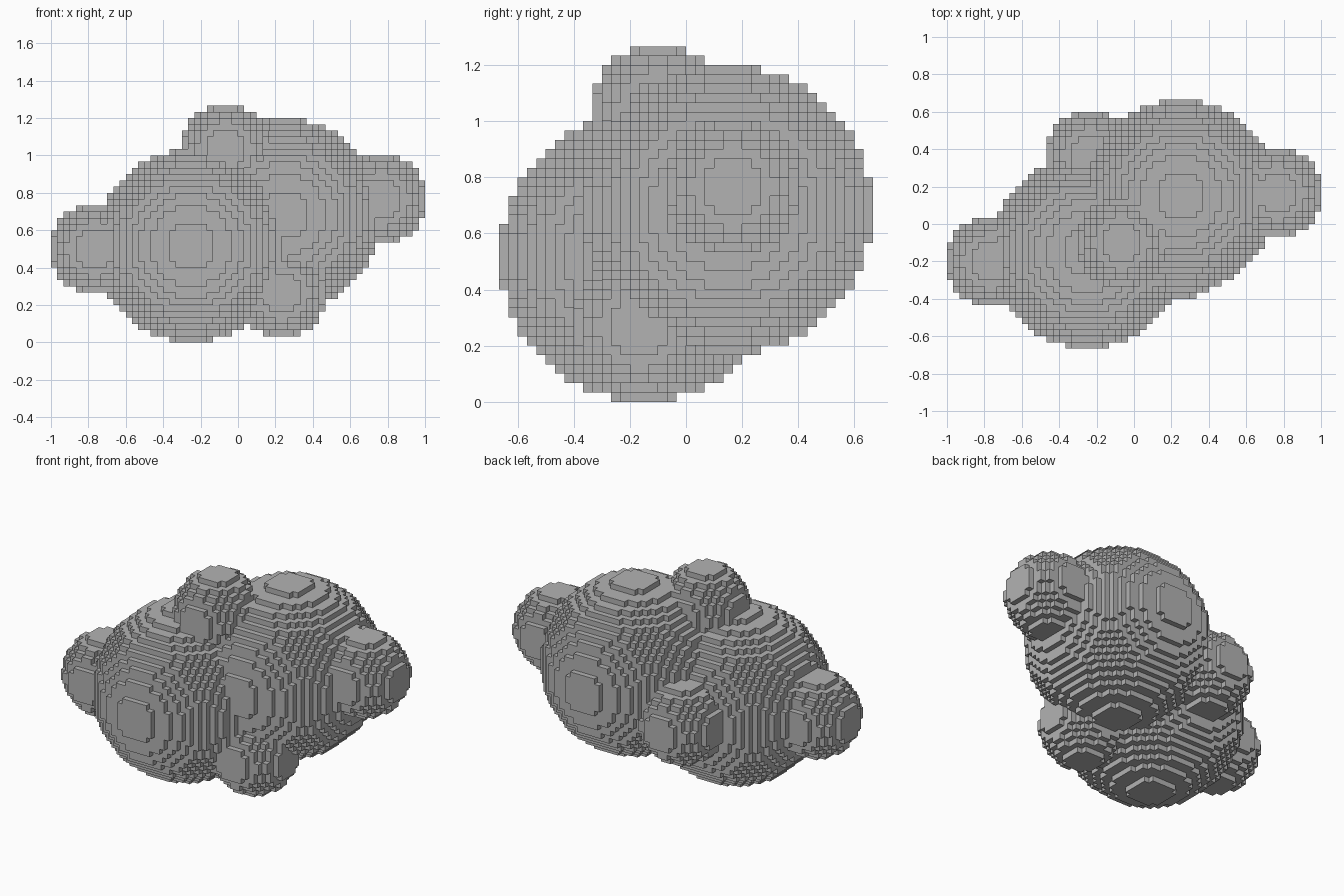
import bpy
import bmesh
from math import ceil
from mathutils import Vector

cube = bpy.data.objects.get("Cube")
if cube:
    bpy.data.objects.remove(cube, do_unlink=True)

# Block grid: one cell is 1/30 unit, the whole body fills 60 x 40 x 38 cells
CELL = 1 / 30
ORIGIN = Vector((-30, -20, 0))
BIG, SMALL = 15.5, 7.25

# Lobes as centre (in cells) and radius
LOBES = [
    ((22.5, 15.5, 15.5), BIG),    # front body
    ((37.5, 24.5, 20.5), BIG),    # rear body
    ((28, 17, 31), SMALL),        # top knob
    ((37, 15, 8), SMALL),         # lower front knob
    ((7, 14, 15), SMALL),         # right side knob
    ((53, 25, 23), SMALL),        # left side knob
    ((23, 31, 16), SMALL),        # back knob
]


def ball_cells(centre, radius):
    """Cells whose middle lies inside the ball."""
    c = Vector(centre)
    spans = [range(int(v - radius) - 1, ceil(v + radius) + 1) for v in c]
    return {(x, y, z) for x in spans[0] for y in spans[1] for z in spans[2]
            if (Vector((x + .5, y + .5, z + .5)) - c).length <= radius}


def block_shell(name, cells, material):
    """Outer skin of a set of cells, one quad per exposed cell side."""
    bm = bmesh.new()
    corners = {}

    def corner(p):
        key = tuple(p)
        if key not in corners:
            corners[key] = bm.verts.new((Vector(key) + ORIGIN) * CELL)
        return corners[key]

    for cell in cells:
        for axis in range(3):
            u, v = (axis + 1) % 3, (axis + 2) % 3
            for side in (0, 1):
                neighbour = list(cell)
                neighbour[axis] += 2 * side - 1
                if tuple(neighbour) in cells:
                    continue
                quad = []
                for du, dv in ((0, 0), (1, 0), (1, 1), (0, 1)):
                    p = list(cell)
                    p[axis] += side
                    p[u] += du
                    p[v] += dv
                    quad.append(corner(p))
                bm.faces.new(quad if side else quad[::-1])

    mesh = bpy.data.meshes.new(name)
    bm.to_mesh(mesh)
    bm.free()
    mesh.materials.append(material)
    obj = bpy.data.objects.new(name, mesh)
    bpy.context.collection.objects.link(obj)
    return obj


# Plain grey material
grey = bpy.data.materials.new("plain_grey")
grey.use_nodes = True
colour = (0.45, 0.45, 0.45, 1)
grey.diffuse_color = colour
grey.node_tree.nodes["Principled BSDF"].inputs["Base Color"].default_value = colour

# All lobes fused into one stepped body
filled = set().union(*(ball_cells(c, r) for c, r in LOBES))
block_shell("stepped_body", filled, grey)
